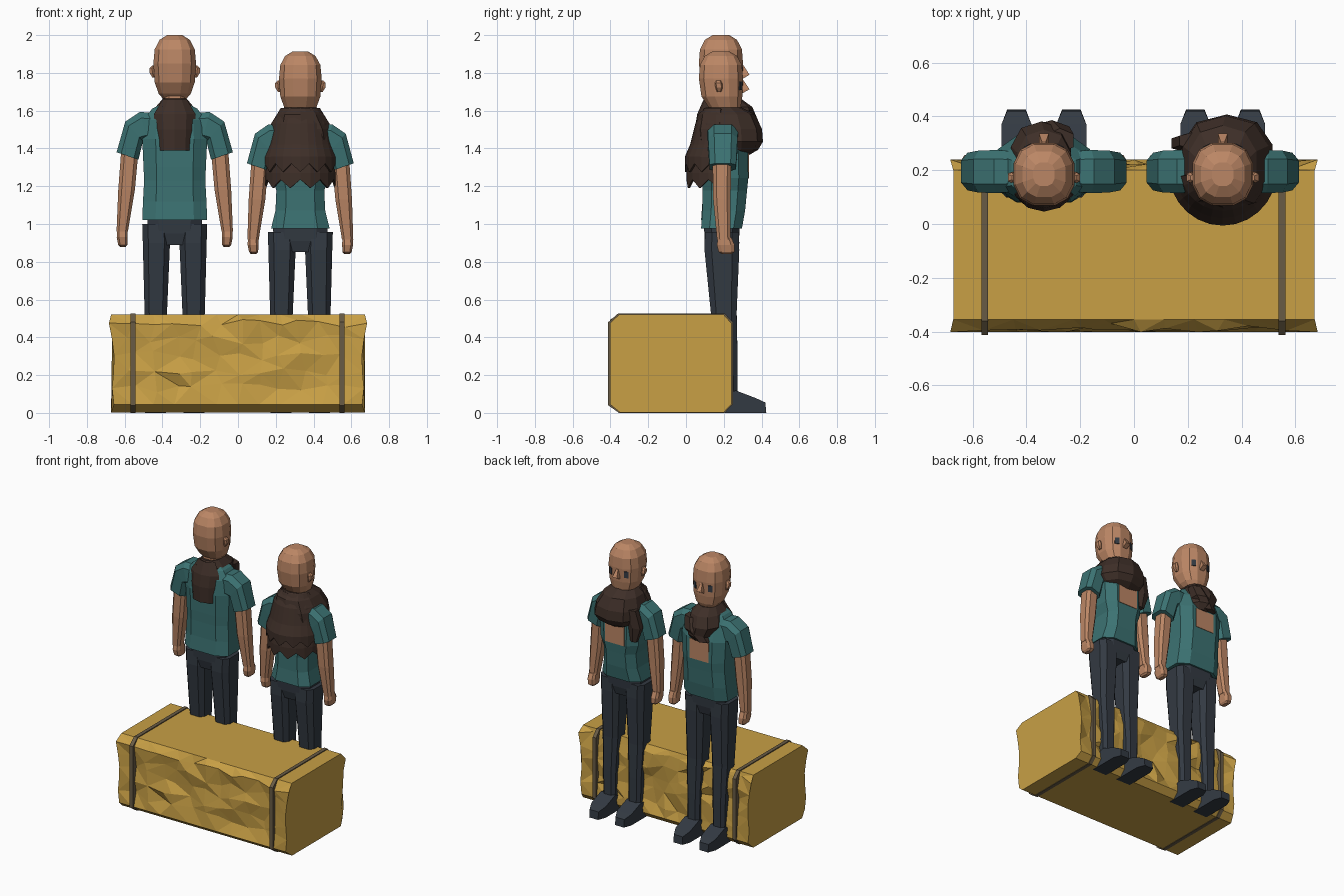
import bpy, bmesh, math, random
from mathutils import Vector

random.seed(4)
cube = bpy.data.objects.get("Cube")
if cube:
    bpy.data.objects.remove(cube)


def material(name, rgb):
    m = bpy.data.materials.new(name)
    m.use_nodes = True
    col = (*rgb, 1)
    m.diffuse_color = col
    m.node_tree.nodes["Principled BSDF"].inputs["Base Color"].default_value = col
    return m


HAY = material("hay", (0.58, 0.35, 0.06))
TEAL = material("teal_cloth", (0.045, 0.17, 0.17))
SKIN = material("skin", (0.50, 0.24, 0.13))
DARK = material("dark_denim", (0.033, 0.042, 0.055))
BROWN = material("brown_wool", (0.048, 0.028, 0.021))
STRAP = material("strap", (0.14, 0.105, 0.06))


def mesh(name, verts, faces, mat, tri=False):
    bm = bmesh.new()
    vs = [bm.verts.new(v) for v in verts]
    for f in faces:
        bm.faces.new([vs[i] for i in f])
    if tri:
        bmesh.ops.triangulate(bm, faces=[f for f in bm.faces if len(f.verts) == 4])
    bmesh.ops.recalc_face_normals(bm, faces=bm.faces)
    me = bpy.data.meshes.new(name)
    bm.to_mesh(me)
    bm.free()
    me.materials.append(mat)
    ob = bpy.data.objects.new(name, me)
    bpy.context.collection.objects.link(ob)
    return ob


def skin_rings(name, rings, mat, tri=False):
    """Join equal-length closed rings with quads and cap both ends."""
    n = len(rings[0])
    faces = [(r * n + i, r * n + (i + 1) % n, (r + 1) * n + (i + 1) % n, (r + 1) * n + i)
             for r in range(len(rings) - 1) for i in range(n)]
    faces += [tuple(range(n)), tuple(range((len(rings) - 1) * n, len(rings) * n))]
    return mesh(name, [v for r in rings for v in r], faces, mat, tri)


def loft(name, sections, mat, n=8, power=0.6):
    """Sections: x, y, z, half width, half depth, optional tilt in degrees."""
    top = math.cos(math.pi / n) ** power
    rings = []
    for x, y, z, rx, ry, *tilt in sections:
        t = math.radians(tilt[0]) if tilt else 0
        ring = []
        for i in range(n):
            a = 2 * math.pi * (i + 0.5) / n
            c, s = (math.copysign(abs(w) ** power, w) / top for w in (math.cos(a), math.sin(a)))
            ring.append((x + c * rx * math.cos(t), y + s * ry, z + c * rx * math.sin(t)))
        rings.append(ring)
    return skin_rings(name, rings, mat)


def prism(name, profile, x, half, mat, taper=lambda y: 1):
    return skin_rings(name, [[(x + s * half * taper(y), y, z) for y, z in profile]
                             for s in (-1, 1)], mat)


def plate(name, loc, size, mat, turn=0):
    bpy.ops.mesh.primitive_cube_add(size=1, location=loc, rotation=(0, 0, math.radians(turn)))
    ob = bpy.context.object
    ob.name, ob.scale = name, size
    ob.data.materials.append(mat)


# Hay bale: chamfered section swept along x, with rough long sides and ends
def bale():
    rows = 6
    heights = [0.045 + 0.43 * i / (rows - 1) for i in range(rows)]
    section = [(-0.35, 0.003)] + [(-0.402, z) for z in heights] + [(-0.355, 0.52), (0.2, 0.52)]
    section += [(0.24, z) for z in reversed(heights)] + [(0.2, 0.003)]
    bulge = [random.uniform(-0.018, 0.014) for _ in section]
    steps = 12
    rings = []
    for i in range(steps + 1):
        u = 2 * i / steps - 1
        ring = []
        for j, (y, z) in enumerate(section):
            rough = 0.05 < z < 0.5
            x = u * 0.672
            if abs(u) == 1:
                x += u * bulge[(j if y < 0 else len(section) - 1 - j)] * (0.01 < z < 0.5)
            elif rough:
                x += random.uniform(-0.03, 0.03)
                y -= math.copysign(random.uniform(0, 0.035), y)
                z += random.uniform(-0.025, 0.025)
            ring.append((x, y, z))
        rings.append(ring)
    skin_rings("hay_bale", rings, HAY, tri=True)
    band = [(-0.355, 0), (-0.412, 0.04), (-0.412, 0.48), (-0.36, 0.526),
            (0.205, 0.526), (0.248, 0.48), (0.248, 0.045), (0.205, 0)]
    for side, x in (("left", 0.55), ("right", -0.555)):
        prism("bale_strap_" + side, band, x, 0.013, STRAP)


def figure(tag, x, k, w, waist):
    """k scales height, w scales torso and arm spread, waist narrows the shirt."""
    def part(name, secs, mat, **kw):
        return loft(tag + "_" + name, [(x + a, b, c * k, *r) for a, b, c, *r in secs], mat, **kw)

    # Head, neck and face
    part("head", [(0, .215, 1.655, .055, .06), (0, .205, 1.69, .085, .085), (0, .19, 1.75, .106, .108),
                  (0, .185, 1.85, .113, .117), (0, .185, 1.925, .106, .111),
                  (0, .185, 1.975, .08, .085), (0, .185, 2.0, .04, .044)], SKIN, n=12, power=0.8)
    part("neck", [(0, .18, 1.55, .055, .055), (0, .19, 1.72, .05, .055)], SKIN)
    part("nose", [(0, .29, 1.77, .016, .012), (0, .318, 1.79, .018, .018),
                  (0, .295, 1.84, .007, .01)], SKIN, n=4)
    for s in (-1, 1):
        part("ear", [(s * .11, .175, 1.775, .008, .01), (s * .118, .175, 1.80, .015, .018),
                     (s * .12, .172, 1.825, .014, .018), (s * .113, .172, 1.84, .006, .01)], SKIN, n=6)
        plate(tag + "_eye", (x + s * .06, .289, 1.81 * k), (.03, .009, .045), DARK, -s * 27)

    # Shirt with an open neckline
    part("shirt", [(0, .188, 1.02, .172 * w, .108), (0, .2, 1.12, .168 * w * waist, .113),
                   (0, .205, 1.23, .162 * w * waist, .118), (0, .207, 1.3, .165 * w, .123),
                   (0, .205, 1.45, .172 * w, .123), (0, .195, 1.55, .165 * w, .1),
                   (0, .19, 1.61, .12 * w, .08), (0, .19, 1.64, .06, .055)], TEAL)
    plate(tag + "_neckline", (x, .329, 1.37 * k), (.15, .008, .14), SKIN)

    for s in (-1, 1):
        # Sleeve, arm and hand
        part("sleeve", [(s * .11 * w, .195, 1.51, .08, .075, s * 90), (s * .165 * w, .195, 1.515, .08, .08, s * 75),
                        (s * .215 * w, .195, 1.49, .07, .078, s * 48),
                        (s * .25 * w, .195, 1.36, .061, .07, s * 19)], TEAL)
        part("arm", [(s * .235 * w, .19, 1.42, .046, .05), (s * .255 * w, .19, 1.18, .044, .046),
                     (s * .278 * w, .2, .96, .03, .036)], SKIN)
        part("hand", [(s * .278 * w, .205, .97, .027, .035), (s * .278 * w, .21, .93, .029, .047),
                      (s * .275 * w, .215, .89, .024, .042), (s * .274 * w, .215, .878, .014, .025)], SKIN)
        # Trouser leg and shoe
        part("leg", [(s * .1, .19, 1.0, .072, .09), (s * .097, .19, .9, .072, .092),
                     (s * .1, .2, .55, .06, .068), (s * .1, .215, .3, .05, .058),
                     (s * .1, .222, .08, .046, .05)], DARK)
        prism(tag + "_shoe", [(.16, 0), (.16, .1), (.265, .118), (.37, .078), (.42, .055), (.425, 0),
                              (.37, 0)], x + s * .102, .056, DARK, lambda y: .62 if y > .4 else 1)
    part("hips", [(0, .19, .89, .08, .075), (0, .19, .95, .14, .09), (0, .19, 1.03, .145, .095)], DARK)
    return part


def drape(name, x, cy, rows, spread, cols, teeth=0.0):
    """Open sheet bent round the back; rows give half width, depth and height."""
    verts = []
    for r, (rx, ry, z) in enumerate(rows):
        for i in range(cols + 1):
            a = math.radians(-90 + spread * (2 * i / cols - 1))
            dz = teeth * (i % 2) if r == len(rows) - 1 else 0
            verts.append((x + rx * math.cos(a), cy + ry * math.sin(a), z + dz))
    c = cols + 1
    faces = [(r * c + i, r * c + i + 1, r * c + c + i + 1, r * c + c + i)
             for r in range(len(rows) - 1) for i in range(cols)]
    ob = mesh(name, verts, faces, BROWN)
    mod = ob.modifiers.new("thickness", "SOLIDIFY")
    mod.thickness, mod.offset = 0.012, 0
    return ob


bale()

# Taller figure: knotted scarf with a panel hanging down the back
tall = figure("tall", -0.335, 1.0, 1.0, 1.0)
tall("scarf_wrap", [(0, .2, 1.665, .062, .085), (0, .215, 1.62, .1, .13), (-.01, .235, 1.55, .112, .14),
                    (.01, .255, 1.48, .09, .118), (.02, .26, 1.44, .05, .08)], BROWN, n=10, power=0.85)
tall("scarf_fold", [(.06, .31, 1.60, .05, .04), (.03, .335, 1.52, .065, .045),
                    (-.03, .33, 1.45, .05, .035)], BROWN, n=6, power=0.9)
drape("tall_scarf_panel", -.335, .19, [(.075, .09, 1.66), (.135, .125, 1.58), (.13, .138, 1.5),
                                       (.122, .135, 1.39)], 52, 4)

# Shorter figure: wide shawl with two ragged layers down the back
short = figure("short", 0.33, 0.957, 0.9, 0.87)
short("shawl_wrap", [(0, .2, 1.69, .085, .09), (0, .215, 1.65, .125, .145), (.01, .225, 1.57, .16, .17),
                     (.015, .23, 1.5, .17, .17), (.015, .24, 1.455, .14, .135),
                     (0, .24, 1.42, .08, .08)], BROWN, n=10, power=0.85)
short("shawl_tail", [(-.1, .31, 1.58, .06, .03), (-.14, .30, 1.45, .05, .03),
                     (-.13, .30, 1.34, .025, .018)], BROWN, n=6, power=0.9)
for layer, (z, r, cols) in {"upper": (1.275, 1.0, 12), "lower": (1.19, .96, 10)}.items():
    drape("short_shawl_" + layer, .33, .2,
          [(.1 * r, .1 * r, 1.61), (.15 * r, .145 * r, 1.53), (.175 * r, .172 * r, 1.42),
           (.196 * r, .2 * r, z + .08), (.196 * r, .2 * r, z)], 82, cols, 0.045)
